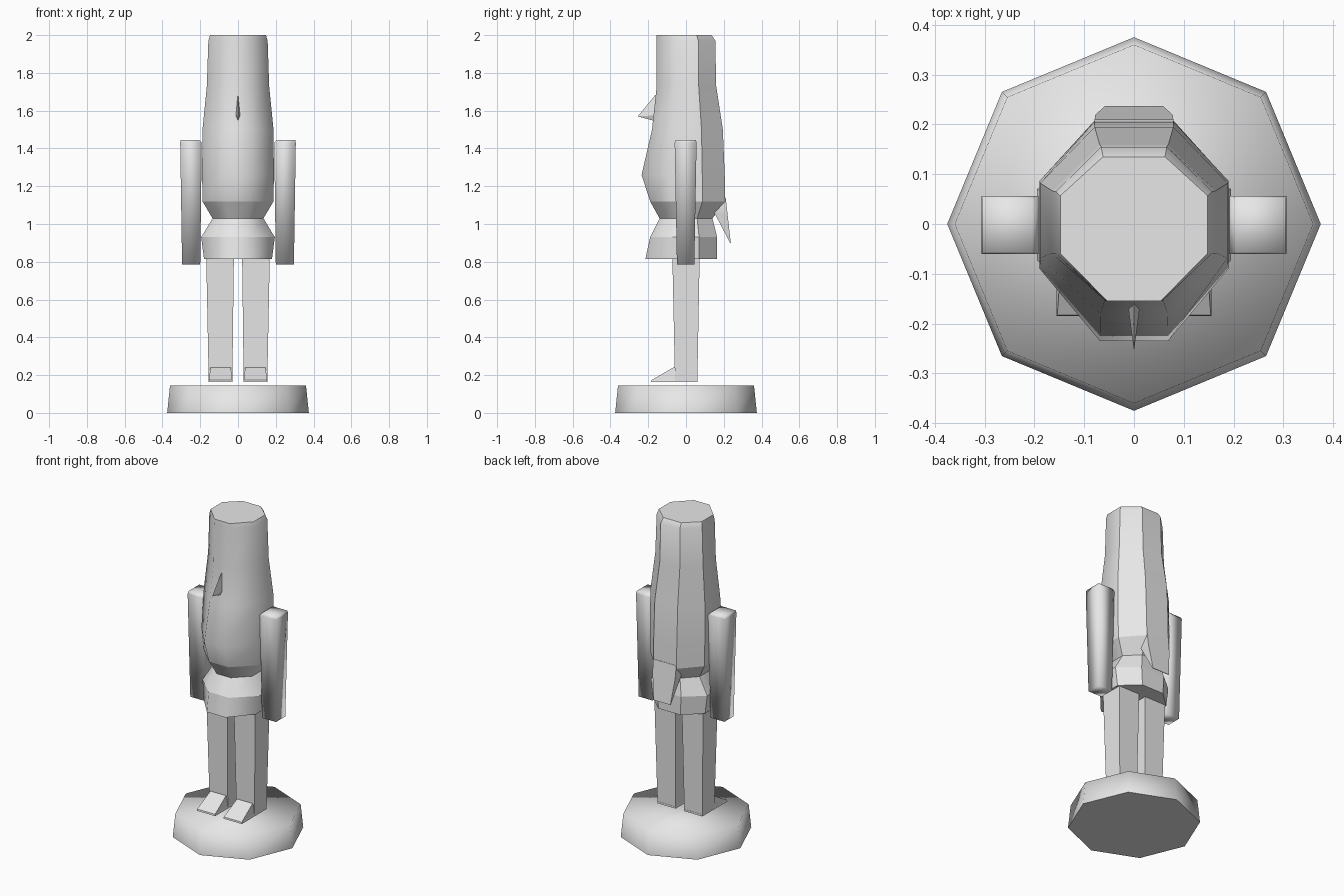
import bpy, bmesh, math

cube = bpy.data.objects.get("Cube")
if cube:
    bpy.data.objects.remove(cube, do_unlink=True)

grey = bpy.data.materials.new("light grey")
grey.use_nodes = True
COLOUR = (0.8, 0.8, 0.8, 1)
grey.diffuse_color = COLOUR
grey.node_tree.nodes["Principled BSDF"].inputs["Base Color"].default_value = COLOUR


def loft(name, rings, sharp=None):
    """Skin equal-length rings, cap the ends; sharp(edge) picks hard edges."""
    bm = bmesh.new()
    loops = [[bm.verts.new(p) for p in ring] for ring in rings]
    n = len(loops[0])
    for low, high in zip(loops, loops[1:]):
        for i in range(n):
            j = (i + 1) % n
            bm.faces.new((low[i], low[j], high[j], high[i]))
    bm.faces.new(loops[0][::-1])
    bm.faces.new(loops[-1])
    bmesh.ops.recalc_face_normals(bm, faces=bm.faces)
    for f in bm.faces:
        f.smooth = sharp is not None
    if sharp:
        for e in bm.edges:
            e.smooth = not sharp(e)
    mesh = bpy.data.meshes.new(name)
    bm.to_mesh(mesh)
    bm.free()
    mesh.materials.append(grey)
    obj = bpy.data.objects.new(name, mesh)
    bpy.context.collection.objects.link(obj)
    return obj


def rect(x0, x1, y0, y1, z):
    return [(x0, y0, z), (x1, y0, z), (x1, y1, z), (x0, y1, z)]


def octagon(r, z):
    return [(r * math.cos(a * math.pi / 4), r * math.sin(a * math.pi / 4), z)
            for a in range(8)]


# Eight-sided stand, soft everywhere but the underside
loft("base", [octagon(0.375, 0), octagon(0.36, 0.145)],
     lambda e: all(v.co.z < 0.01 for v in e.verts))


# Torso and head: eight-sided rings of height, half width, front and back
def body_ring(z, w, front, back):
    fx, bx = w * 0.36, w * 0.42
    sf, sb = front * 0.38, back * 0.42
    return [(-fx, front, z), (fx, front, z), (w, sf, z), (w, sb, z),
            (bx, back, z), (-bx, back, z), (-w, sb, z), (-w, sf, z)]


PROFILE = [
    (0.815, 0.18, -0.215, 0.165),
    (0.93, 0.195, -0.19, 0.165),
    (1.03, 0.135, -0.14, 0.14),
    (1.12, 0.188, -0.19, 0.208),
    (1.26, 0.19, -0.235, 0.205),
    (1.50, 0.188, -0.18, 0.195),
    (1.73, 0.165, -0.155, 0.16),
    (1.97, 0.157, -0.155, 0.155),
    (2.00, 0.148, -0.155, 0.135),
]


def body_sharp(e):
    a, b = (v.co for v in e.verts)
    level = abs(a.z - b.z) < 0.001
    behind = min(a.y, b.y) > 0.03
    if level:
        return a.z > 1.99 or a.z < 0.82 or 0.9 < a.z < 1.2
    return behind


loft("body", [body_ring(*p) for p in PROFILE], body_sharp)

# Hair tail hanging behind the waist
loft("hair_tail", [
    [(-0.058, 0.233, 0.90), (0.058, 0.233, 0.90), (0.058, 0.237, 0.90), (-0.058, 0.237, 0.90)],
    [(-0.075, 0.15, 1.06), (0.075, 0.15, 1.06), (0.078, 0.219, 1.06), (-0.078, 0.219, 1.06)],
    rect(-0.079, 0.079, 0.14, 0.21, 1.14)])

# Pointed nose
loft("nose", [
    [(-0.014, -0.165, 1.545), (0.014, -0.165, 1.545), (0, -0.165, 1.545)],
    [(-0.012, -0.165, 1.575), (0.012, -0.165, 1.575), (0, -0.255, 1.57)],
    [(-0.003, -0.15, 1.68), (0.003, -0.15, 1.68), (0, -0.165, 1.68)]])

# Paired limbs
for side, s in (("left", 1), ("right", -1)):
    def mirrored(*r):
        return rect(s * r[0], s * r[1], *r[2:])

    loft(side + "_arm", [mirrored(0.20, 0.296, -0.048, 0.044, 0.785),
                         mirrored(0.192, 0.306, -0.06, 0.056, 1.43),
                         mirrored(0.205, 0.304, -0.056, 0.052, 1.445)],
         lambda e: False)
    loft(side + "_leg", [mirrored(0.03, 0.155, -0.058, 0.06, 0.165),
                         mirrored(0.022, 0.168, -0.072, 0.072, 0.815)])
    # Wedge shoe running from the toe up to the shin
    loft(side + "_shoe", [mirrored(0.028, 0.156, -0.185, 0.062, 0.163),
                          mirrored(0.03, 0.154, -0.183, 0.061, 0.173),
                          mirrored(0.038, 0.146, -0.068, -0.05, 0.24)])
